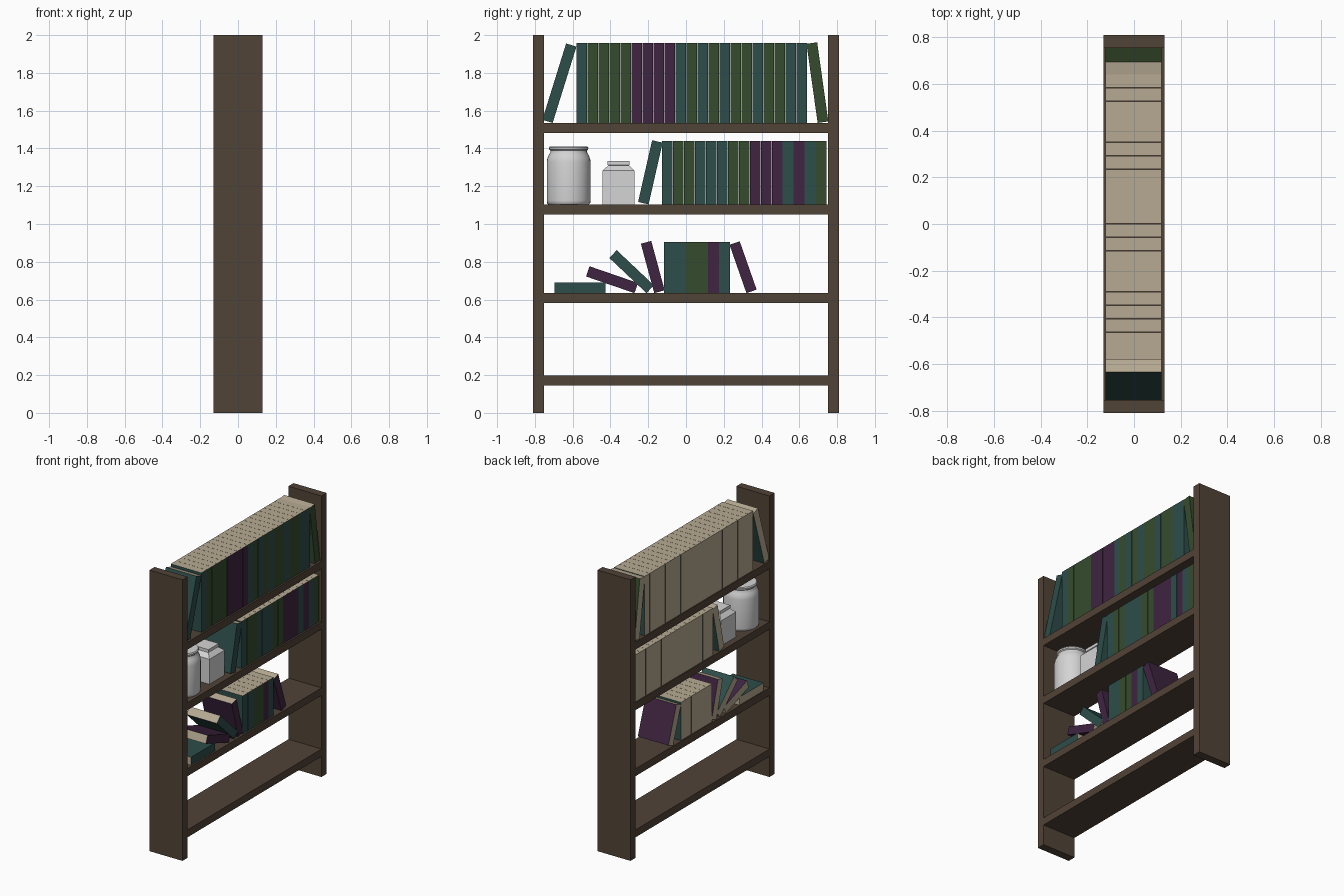
import bpy, bmesh, math
from mathutils import Matrix, Vector

if "Cube" in bpy.data.objects:
    bpy.data.objects.remove(bpy.data.objects["Cube"])


def material(name, rgb):
    m = bpy.data.materials.new(name)
    m.diffuse_color = (*rgb, 1)
    m.use_nodes = True
    m.node_tree.nodes["Principled BSDF"].inputs["Base Color"].default_value = m.diffuse_color
    return m


WOOD = material("dark wood", (0.083, 0.056, 0.038))
PAGE = material("cream pages", (0.47, 0.40, 0.29))
GLAZE = material("pale grey", (0.66, 0.66, 0.66))
COVERS = {"t": material("teal cover", (0.026, 0.075, 0.068)),
          "g": material("green cover", (0.036, 0.071, 0.027)),
          "p": material("purple cover", (0.050, 0.018, 0.053))}
WORDS = {"t": "teal", "g": "green", "p": "purple"}


def make(name, bm, mats):
    bmesh.ops.recalc_face_normals(bm, faces=bm.faces)
    me = bpy.data.meshes.new(name)
    bm.to_mesh(me)
    bm.free()
    for m in mats:
        me.materials.append(m)
    ob = bpy.data.objects.new(name, me)
    bpy.context.collection.objects.link(ob)
    return ob


def box(name, lo, hi, mats):
    bm = bmesh.new()
    lo, hi = Vector(lo), Vector(hi)
    bmesh.ops.create_cube(bm, size=1, matrix=Matrix.Translation((lo + hi) / 2)
                          @ Matrix.Diagonal((*(hi - lo), 1)))
    return make(name, bm, mats)


# Frame: two side panels and four shelves
DEPTH, OUT, IN = 0.13, 0.81, 0.753
for name, s in (("left_panel", -1), ("right_panel", 1)):
    a, b = sorted((s * OUT, s * IN))
    box(name, (-DEPTH, a, 0), (DEPTH, b, 2), [WOOD])
SHELVES = (0.199, 0.634, 1.104, 1.535)
for i, z in enumerate(SHELVES):
    box(f"shelf_{i + 1}", (-DEPTH, -IN, z - 0.053), (DEPTH, IN, z), [WOOD])

# Books: spine on +x and boards on +-y, pages on the other faces
THICK, PITCH = 0.057, 0.0582
count = 0


def book(colour, y, z, height, lean=0):
    """y is the lower corner resting on the shelf; positive lean tips towards -y."""
    global count
    count += 1
    off = -THICK if lean < 0 else 0
    ob = box(f"{WORDS[colour]}_book_{count}", (-0.123, off, 0),
             (0.118, off + THICK, height), [COVERS[colour], PAGE])
    for p in ob.data.polygons:
        n = p.normal
        p.material_index = 1 if n.x < -0.5 or abs(n.z) > 0.5 else 0
    ob.data.transform(Matrix.Translation((0, y, z))
                      @ Matrix.Rotation(math.radians(lean), 4, "X"))


# shelf top, book height, first book, colours in order, leaning books
ROWS = (
    (SHELVES[3], 0.423, -0.580, "tggggpppptgtgtggtggtt",
     (("t", -0.706, -17.3), ("g", 0.697, 8))),
    (SHELVES[2], 0.335, -0.128, "tggtttggppptptg",
     (("t", -0.198, -12.8),)),
    (SHELVES[1], 0.271, -0.116, "ttggpt",
     (("p", 0.320, 19.3), ("p", -0.168, 15.2),
      ("t", -0.209, 46.6), ("p", -0.273, 71), ("t", -0.425, 90))),
)
for z, h, y0, colours, leaning in ROWS:
    for i, c in enumerate(colours):
        book(c, y0 + i * PITCH, z, h)
    for c, y, angle in leaning:
        book(c, y, z, h, angle)


def lathe(name, profile, sides, centre, turn=0.0):
    """Stack rings of (radius, height) and cap both ends."""
    bm = bmesh.new()
    rings = []
    for r, z in profile:
        rings.append([bm.verts.new((centre[0] + r * math.cos(turn + math.tau * k / sides),
                                    centre[1] + r * math.sin(turn + math.tau * k / sides),
                                    centre[2] + z)) for k in range(sides)])
    for a, b in zip(rings, rings[1:]):
        for k in range(sides):
            j = (k + 1) % sides
            bm.faces.new((a[k], a[j], b[j], b[k]))
    bm.faces.new(rings[0][::-1])
    bm.faces.new(rings[-1])
    return make(name, bm, [GLAZE])


# Round jar with a rimmed lid
jar = lathe("round_jar", [(0.108, 0), (0.114, 0.006), (0.116, 0.02), (0.116, 0.225),
                          (0.113, 0.243), (0.105, 0.262), (0.096, 0.278), (0.096, 0.284),
                          (0.103, 0.290), (0.104, 0.300), (0.099, 0.307)],
            32, (0, -0.621, SHELVES[2]))
bpy.context.view_layer.objects.active = jar
jar.select_set(True)
bpy.ops.object.shade_smooth_by_angle(angle=math.radians(40))

# Square jar: four-sided stack with a sloped shoulder and lid
Q = math.sqrt(2)
lathe("square_jar", [(0.085 * Q, 0), (0.085 * Q, 0.178), (0.054 * Q, 0.207),
                     (0.058 * Q, 0.208), (0.058 * Q, 0.229)],
      4, (0, -0.357, SHELVES[2]), math.pi / 4)
